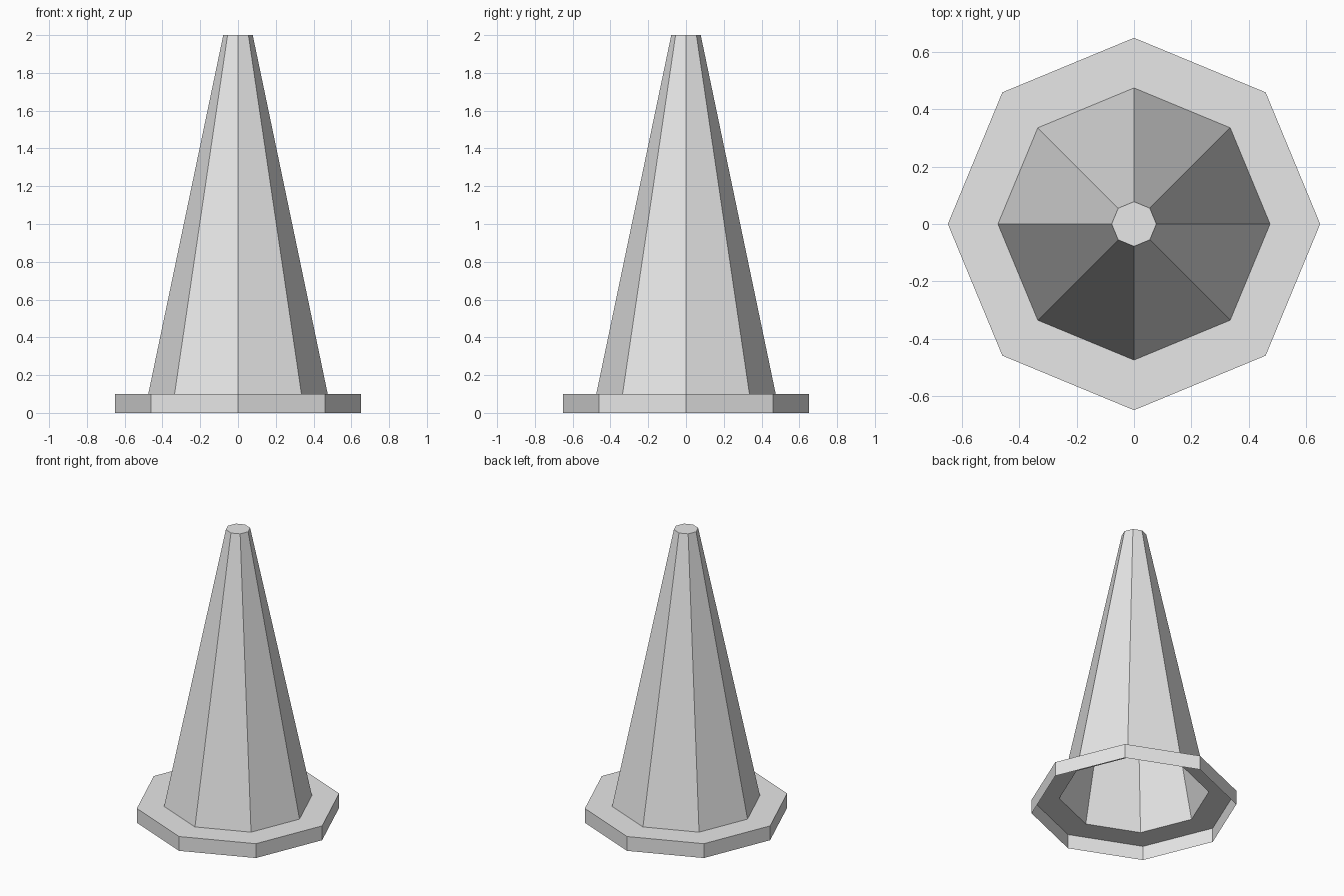
import bpy
import bmesh
import math

if "Cube" in bpy.data.objects:
    bpy.data.objects.remove(bpy.data.objects["Cube"])

SIDES = 8

grey = bpy.data.materials.new("light_grey")
grey.diffuse_color = (0.8, 0.8, 0.8, 1.0)
grey.use_nodes = True
grey.node_tree.nodes["Principled BSDF"].inputs["Base Color"].default_value = grey.diffuse_color


def octagon_shell(name, profile, cap_top=False):
    """Sweep a (radius, height) profile around z as a flat-faced open shell."""
    bm = bmesh.new()
    rings = []
    for r, z in profile:
        angles = [math.tau * i / SIDES for i in range(SIDES)]
        rings.append([bm.verts.new((r * math.cos(a), r * math.sin(a), z)) for a in angles])
    for low, high in zip(rings, rings[1:]):
        for i in range(SIDES):
            j = (i + 1) % SIDES
            bm.faces.new((low[i], low[j], high[j], high[i]))
    if cap_top:
        bm.faces.new(rings[-1])
    mesh = bpy.data.meshes.new(name)
    bm.to_mesh(mesh)
    bm.free()
    mesh.materials.append(grey)
    obj = bpy.data.objects.new(name, mesh)
    bpy.context.collection.objects.link(obj)
    return obj


# Base flange: outer wall and top ring, open underneath
octagon_shell("base_flange", [(0.65, 0.0), (0.65, 0.1), (0.475, 0.1)])

# Hollow tapered body with a flat closed tip
octagon_shell("cone_body", [(0.475, 0.1), (0.078, 2.0)], cap_top=True)
